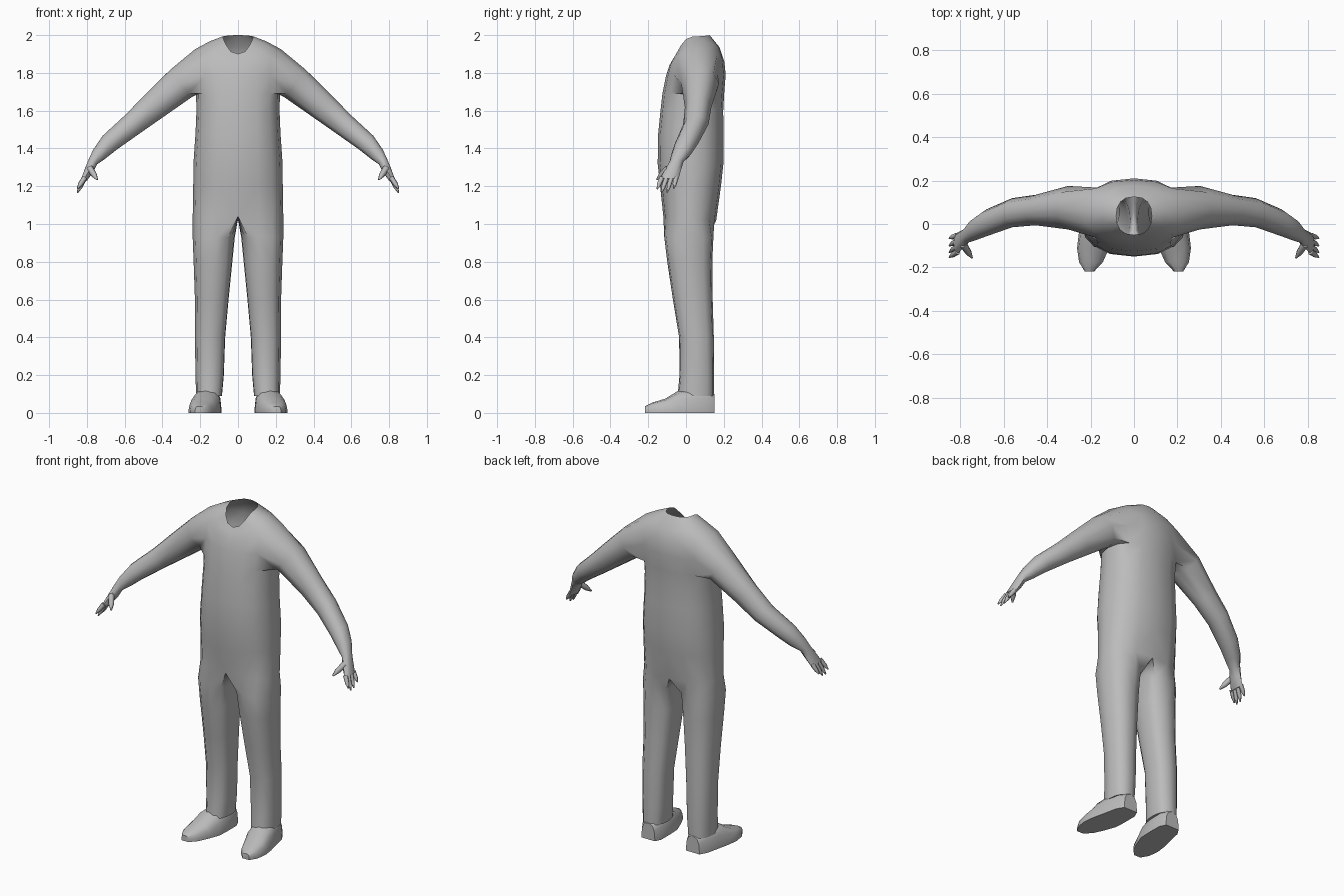
import bpy, bmesh
from math import sin, cos, radians, copysign
from mathutils import Vector

if "Cube" in bpy.data.objects:
    bpy.data.objects.remove(bpy.data.objects["Cube"])

grey = bpy.data.materials.new("plain_grey")
grey.use_nodes = True
GREY = (0.5, 0.5, 0.5, 1)
grey.diffuse_color = GREY
shader = next(n for n in grey.node_tree.nodes if n.type == 'BSDF_PRINCIPLED')
shader.inputs["Base Color"].default_value = GREY
shader.inputs["Roughness"].default_value = 0.7


def power(v, p):
    return copysign(abs(v) ** p, v)


def add_ring(bm, points):
    return [bm.verts.new(p) for p in points]


def bridge(bm, a, b, closed=True, skip=()):
    n = len(a)
    for i in range(n if closed else n - 1):
        if i not in skip:
            j = (i + 1) % n
            bm.faces.new((a[i], a[j], b[j], b[i]))


def loft(bm, rings, start=None, cap=True):
    """Skin closed rings, optionally continuing from existing vertices."""
    last = start
    for points in rings:
        ring = add_ring(bm, points)
        if last:
            bridge(bm, last, ring)
        elif cap:
            bm.faces.new(ring)
        last = ring
    if cap:
        bm.faces.new(last)
    return last


def finish(name, bm, angle):
    """Make a mirrored, smooth shaded object."""
    bmesh.ops.recalc_face_normals(bm, faces=bm.faces[:])
    mesh = bpy.data.meshes.new(name)
    bm.to_mesh(mesh)
    bm.free()
    mesh.materials.append(grey)
    obj = bpy.data.objects.new(name, mesh)
    bpy.context.scene.collection.objects.link(obj)
    mirror = obj.modifiers.new("Mirror", 'MIRROR')
    mirror.use_clip = True
    mirror.merge_threshold = 0.0005
    bpy.ops.object.select_all(action='DESELECT')
    obj.select_set(True)
    bpy.context.view_layer.objects.active = obj
    bpy.ops.object.shade_smooth_by_angle(angle=radians(angle))
    return obj


# Torso: half sections from front centre round the side to back centre
def torso_section(width, front, back, z_front, z_side, z_back):
    points = []
    for i in range(9):
        a = radians(-90 + 22.5 * i)
        s = sin(a)
        y = (front + back) / 2 + (back - front) / 2 * power(s, 0.9)
        z = z_side + ((z_front if s < 0 else z_back) - z_side) * s * s
        x = 0 if i in (0, 8) else width * cos(a) ** 0.8
        points.append((x, y, z))
    return points


body = bmesh.new()
torso = [add_ring(body, torso_section(*s)) for s in (
    (0.24, -0.12, 0.16, 1.04, 1.03, 1.02),
    (0.237, -0.137, 0.185, 1.2, 1.2, 1.2),
    (0.236, -0.15, 0.198, 1.32, 1.32, 1.32),
    (0.225, -0.147, 0.198, 1.48, 1.48, 1.48),
    (0.22, -0.135, 0.197, 1.6, 1.6, 1.6),
    (0.222, -0.125, 0.202, 1.69, 1.69, 1.69),
    (0.225, -0.107, 0.21, 1.78, 1.8, 1.79),
    (0.228, -0.088, 0.203, 1.84, 1.925, 1.86),
    (0.15, -0.068, 0.178, 1.875, 1.967, 1.935),
    (0.082, -0.05, 0.125, 1.9, 1.993, 2.0),
)]
ARMHOLE_ROWS = (5, 6)
for row in range(len(torso) - 1):
    hole = range(2, 6) if row in ARMHOLE_ROWS else ()
    bridge(body, torso[row], torso[row + 1], closed=False, skip=hole)

# Legs: the half section is closed across the crotch and carried down
hip = torso[0]
gusset = [hip[8].co.lerp(hip[0].co, k / 6) for k in range(1, 6)]
waist_ring = hip + add_ring(body, gusset)
leg_angles = [-130 + 32.5 * i for i in range(9)] + [130 + 100 * k / 6 for k in range(1, 6)]


def leg_section(z, inner, outer, front, back):
    return [((inner + outer) / 2 + (outer - inner) / 2 * power(cos(radians(a)), 0.85),
             (front + back) / 2 + (back - front) / 2 * power(sin(radians(a)), 0.85), z)
            for a in leg_angles]


loft(body, [leg_section(*s) for s in (
    (0.93, 0.017, 0.24, -0.116, 0.146),
    (0.8, 0.03, 0.235, -0.1, 0.14),
    (0.6, 0.05, 0.228, -0.07, 0.142),
    (0.4, 0.068, 0.228, -0.037, 0.148),
    (0.2, 0.075, 0.225, -0.035, 0.15),
    (0.09, 0.085, 0.222, -0.045, 0.15),
)], start=waist_ring)

# Arms: continue from the armhole edge down to the knuckles
low, mid, high = torso[5], torso[6], torso[7]
armhole = low[2:7] + [mid[6]] + high[6:1:-1] + [mid[2]]
arm_angles = (225, 247.5, 270, 292.5, 315, 0, 45, 67.5, 90, 112.5, 135, 180)


def arm_section(x, y, z, depth, height, tilt):
    up = Vector((sin(radians(tilt)), 0, cos(radians(tilt))))
    return [Vector((x, y + depth * cos(radians(a)), z)) + up * height * sin(radians(a))
            for a in arm_angles]


loft(body, [arm_section(*s) for s in (
    (0.303, 0.075, 1.743, 0.1, 0.092, 38),
    (0.454, 0.064, 1.617, 0.07, 0.075, 39),
    (0.56, 0.052, 1.527, 0.067, 0.062, 40),
    (0.68, 0.005, 1.43, 0.062, 0.052, 43),
    (0.735, -0.025, 1.37, 0.052, 0.04, 50),
    (0.768, -0.05, 1.33, 0.037, 0.026, 58),
    (0.788, -0.07, 1.285, 0.043, 0.024, 65),
    (0.815, -0.09, 1.235, 0.05, 0.016, 65),
)], start=armhole)


# Fingers and thumbs: short tapering tubes
def finger(base, tip, radius):
    base, tip = Vector(base), Vector(tip)
    axis = (tip - base).normalized()
    side = axis.cross(Vector((0, 1, 0))).normalized()
    other = axis.cross(side)
    rings = []
    for t, r in ((0, 1), (0.6, 0.85), (1, 0.25)):
        centre = base.lerp(tip, t)
        rings.append([centre + radius * r * (side * cos(radians(60 * k)) + other * sin(radians(60 * k)))
                      for k in range(6)])
    loft(body, rings)


for base_y, tip_y, tip_z in ((-0.128, -0.153, 1.185), (-0.103, -0.13, 1.165),
                             (-0.078, -0.1, 1.168), (-0.053, -0.065, 1.19)):
    finger((0.812, base_y, 1.245), (0.85, tip_y, tip_z), 0.014)
finger((0.785, -0.095, 1.295), (0.745, -0.155, 1.235), 0.018)
finish("body", body, 60)


# Shoes: arched sections from heel to toe
def shoe_section(y, x, width, height):
    arch = [(x + width * power(cos(radians(a)), 0.7), y, 0.015 + (height - 0.015) * sin(radians(a)) ** 0.9)
            for a in range(0, 181, 30)]
    return arch + [(x - width, y, 0), (x + width, y, 0)]


shoes = bmesh.new()
loft(shoes, [shoe_section(*s) for s in (
    (0.15, 0.15, 0.045, 0.1),
    (0.11, 0.153, 0.066, 0.13),
    (0.02, 0.163, 0.076, 0.13),
    (-0.045, 0.172, 0.082, 0.115),
    (-0.11, 0.188, 0.074, 0.075),
    (-0.175, 0.198, 0.055, 0.056),
    (-0.218, 0.205, 0.022, 0.035),
)])
finish("shoes", shoes, 50)
